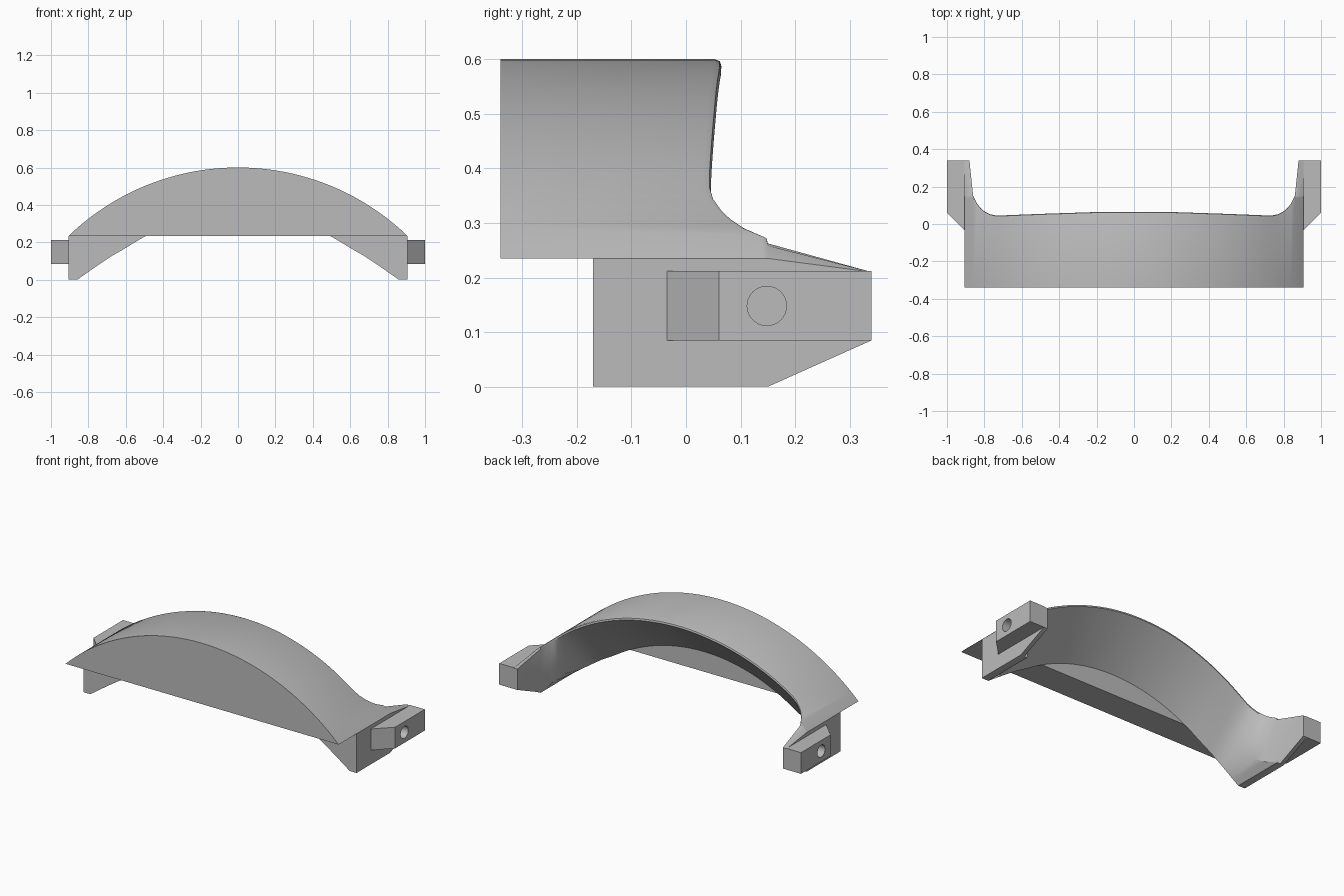
import bpy, bmesh, math
from mathutils import Vector

if "Cube" in bpy.data.objects:
    bpy.data.objects.remove(bpy.data.objects["Cube"])

grey = bpy.data.materials.new("plain_grey")
grey.use_nodes = True
grey.diffuse_color = (0.5, 0.5, 0.5, 1)
grey.node_tree.nodes["Principled BSDF"].inputs["Base Color"].default_value = (0.5, 0.5, 0.5, 1)

HALF, CHORD, CENTRE = 0.905, 0.235, -0.704   # arch half width, chord height, arc centre
FRONT, PLATE = -0.34, -0.17                  # front face and back of the front wall
R_OUT = math.hypot(HALF, CHORD - CENTRE)
R_IN = math.hypot(0.49, CHORD - CENTRE)


def along(points, x):
    """Piecewise linear lookup."""
    for (a, u), (b, v) in zip(points, points[1:]):
        if x <= b:
            return u + (v - u) * max(0, x - a) / (b - a)
    return points[-1][1]


RIM = [(0, .065), (.2, .064), (.5, .054), (.7, .046), (.74, .046), (.77, .052),
       (.80, .068), (.82, .085), (.84, .11), (.86, .15)]
FOOT = [(.6, .17), (.68, .124), (.76, .07), (.86, 0)]


def section(x):
    """Cross-section (y, z) of the arch at distance x from the middle."""
    top = math.sqrt(R_OUT ** 2 - x * x) + CENTRE
    front = [(FRONT, CHORD), (FRONT, top)]
    if x > 0.87:                             # end arm
        tail = [(.14, top), (.15, top), (.34, .21), (.34, .085), (.15, 0), (PLATE, 0)]
    else:                                    # shell tapering to a thin rounded rim
        y = along(RIM, x)
        low = math.sqrt(R_IN ** 2 - x * x) + CENTRE if x < 0.6 else along(FOOT, x)
        rim, foot = Vector((y, top - .014)), Vector((PLATE, low))
        bulge = max(0, (x - .7) / .16) ** 2
        upper = rim.lerp(foot, .33).lerp(Vector((y, low + .09)), bulge)
        lower = rim.lerp(foot, .67).lerp(Vector((y, low)), bulge)
        tail = [(y - .014, top), (y - .003, top - .004), rim, upper, lower, foot]
    return front + tail + [(PLATE, CHORD)]


def finish(name, bm):
    bmesh.ops.recalc_face_normals(bm, faces=bm.faces)
    mesh = bpy.data.meshes.new(name)
    bm.to_mesh(mesh)
    bm.free()
    obj = bpy.data.objects.new(name, mesh)
    bpy.context.collection.objects.link(obj)
    mesh.materials.append(grey)
    return obj


def activate(obj):
    bpy.ops.object.select_all(action='DESELECT')
    obj.select_set(True)
    bpy.context.view_layer.objects.active = obj


# Arch shell with front wall and end arms, lofted across the width
half = [0.49 * i / 14 for i in range(15)] + [.49 + .25 * i / 8 for i in range(1, 9)]
half += [.755, .77, .785, .80, .82, .84, .86, .88, HALF]
stations = [-x for x in reversed(half[1:])] + half
bm = bmesh.new()
rings = [[bm.verts.new((x, y, z)) for y, z in section(abs(x))] for x in stations]
count = len(rings[0])
for a, b in zip(rings, rings[1:]):
    for i in range(count):
        j = (i + 1) % count
        bm.faces.new((a[i], a[j], b[j], b[i]))
for ring in (rings[0], rings[-1]):
    bm.faces.new(ring[2:])
bmesh.ops.remove_doubles(bm, verts=bm.verts, dist=0.0002)
arch = finish("arch_shell", bm)
activate(arch)
bpy.ops.object.shade_smooth_by_angle(angle=math.radians(30))


# Mounting blocks with a blind pin hole on the outer face
def mounting_block(name, side):
    plan = [(.905, -.035), (1, .06), (1, .34), (.905, .34)]
    bm = bmesh.new()
    base = bm.faces.new([bm.verts.new((side * x, y, .085)) for x, y in plan])
    new = bmesh.ops.extrude_face_region(bm, geom=[base])["geom"]
    bmesh.ops.translate(bm, vec=(0, 0, .127),
                        verts=[v for v in new if isinstance(v, bmesh.types.BMVert)])
    block = finish(name, bm)
    bpy.ops.mesh.primitive_cylinder_add(vertices=32, radius=.036, depth=.18,
                                        location=(side * 1.0, .148, .148),
                                        rotation=(0, math.pi / 2, 0))
    cutter = bpy.context.object
    cutter.hide_render = True
    cutter.data.materials.append(grey)
    cut = block.modifiers.new("pin_hole", 'BOOLEAN')
    cut.operation, cut.object, cut.solver = 'DIFFERENCE', cutter, 'EXACT'
    activate(block)
    bpy.ops.object.modifier_apply(modifier=cut.name)
    bpy.data.objects.remove(cutter)
    bpy.ops.object.shade_smooth_by_angle(angle=math.radians(30))


mounting_block("left_mounting_block", 1)
mounting_block("right_mounting_block", -1)
